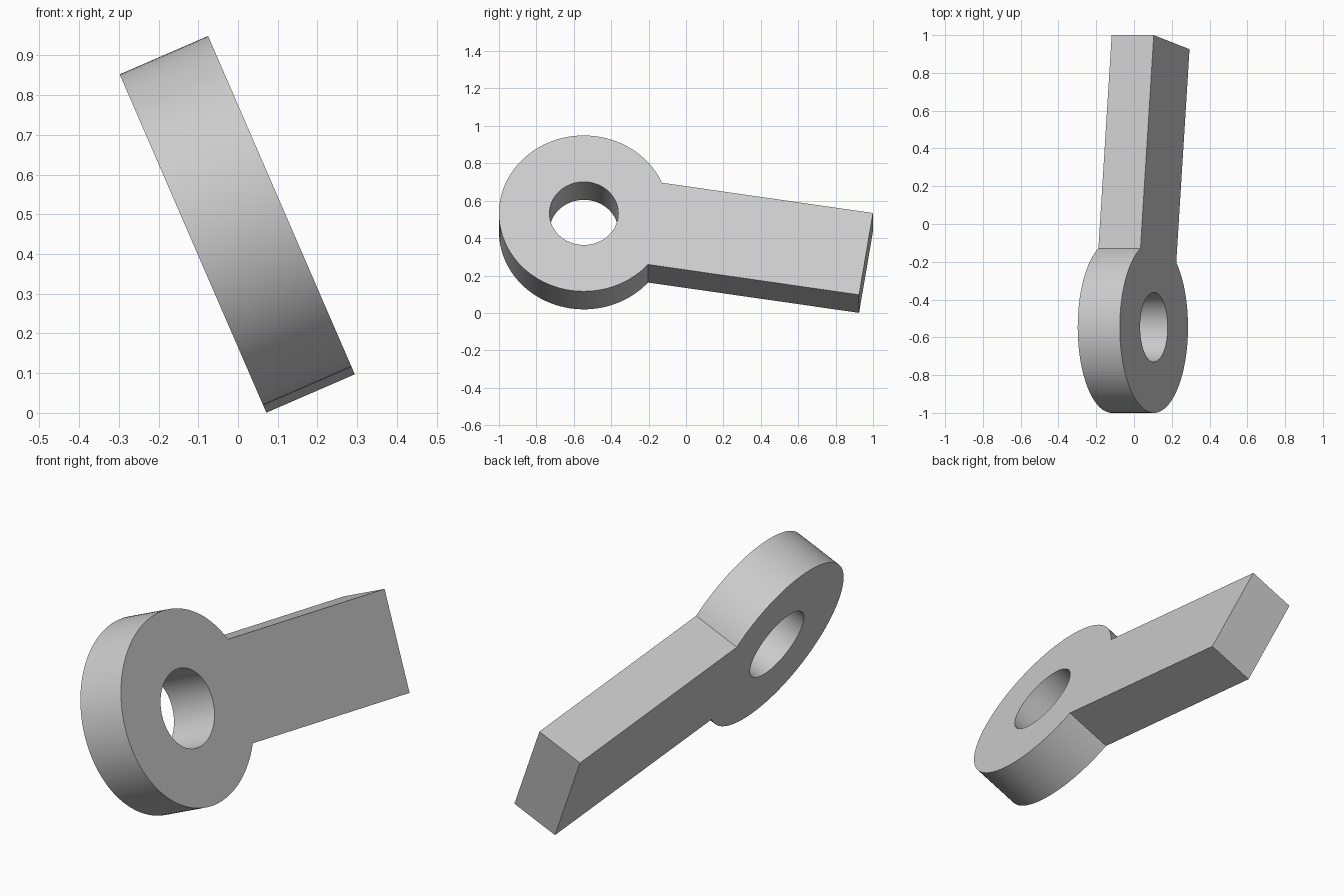
import bpy
import bmesh
from math import sin, cos, asin, tau, radians
from mathutils import Matrix, Vector

cube = bpy.data.objects.get("Cube")
if cube:
    bpy.data.objects.remove(cube, do_unlink=True)

RING_R, HOLE_R = 0.454, 0.184
ARM_HALF, ARM_LEN = 0.241, 1.527
THICK = 0.2426
TILT, DROOP = radians(23.44), radians(8.9)

grey = bpy.data.materials.new("light grey")
grey.use_nodes = True
colour = (0.6, 0.6, 0.6, 1)
grey.diffuse_color = colour
grey.node_tree.nodes["Principled BSDF"].inputs["Base Color"].default_value = colour


def arc(radius, start, sweep, steps):
    return [(radius * cos(start + sweep * i / steps), radius * sin(start + sweep * i / steps))
            for i in range(steps + 1)]


def add_loop(bm, points):
    verts = [bm.verts.new((x, y, -THICK / 2)) for x, y in points]
    for a, b in zip(verts, verts[1:] + verts[:1]):
        bm.edges.new((a, b))


# Ring outline running into the straight arm, with a round hole
join = asin(ARM_HALF / RING_R)
outline = arc(RING_R, join, tau - 2 * join, 96)
outline += [(ARM_LEN, -ARM_HALF), (ARM_LEN, ARM_HALF)]
hole = arc(HOLE_R, 0, tau, 72)[:-1]

bm = bmesh.new()
add_loop(bm, outline)
add_loop(bm, hole)
bmesh.ops.triangle_fill(bm, edges=bm.edges[:], use_beauty=True)

# Thicken the profile into a slab
slab = bmesh.ops.extrude_face_region(bm, geom=bm.faces[:])
top = [g for g in slab["geom"] if isinstance(g, bmesh.types.BMVert)]
bmesh.ops.translate(bm, verts=top, vec=(0, 0, THICK))
bmesh.ops.recalc_face_normals(bm, faces=bm.faces[:])

# Lean the slab sideways and let the arm droop towards the back
along = Vector((0, 1, 0))
up = Vector((-sin(TILT), 0, cos(TILT)))
lean = Matrix((along, up, along.cross(up))).transposed().to_4x4()
place = Matrix.Translation((-0.006, RING_R - 1, 0.484)) @ lean @ Matrix.Rotation(-DROOP, 4, "Z")
bm.transform(place)

mesh = bpy.data.meshes.new("eye_lever")
bm.to_mesh(mesh)
bm.free()
mesh.materials.append(grey)
lever = bpy.data.objects.new("eye_lever", mesh)
bpy.context.collection.objects.link(lever)

bpy.ops.object.select_all(action="DESELECT")
lever.select_set(True)
bpy.context.view_layer.objects.active = lever
bpy.ops.object.shade_smooth_by_angle(angle=radians(30))
